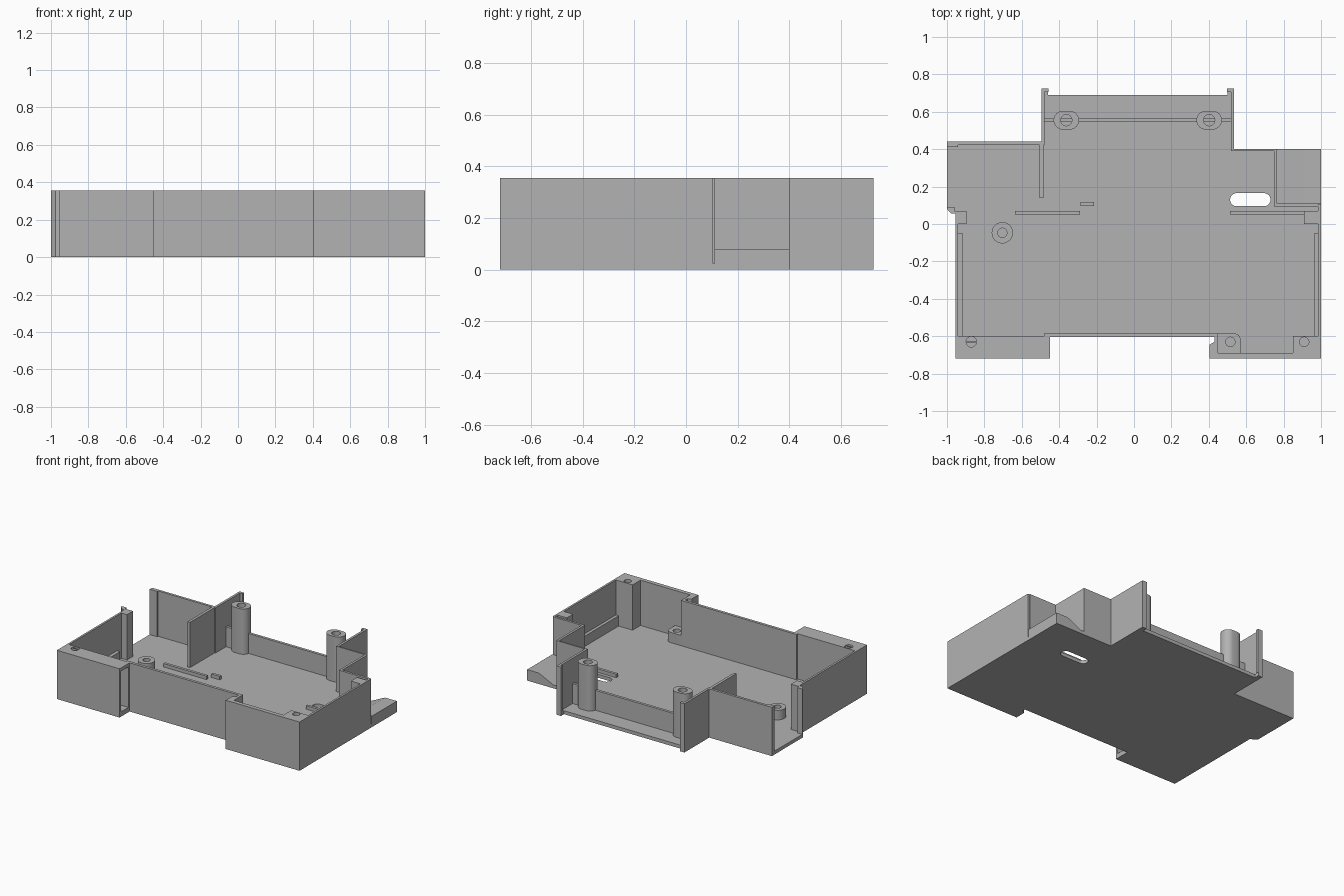
import bpy, bmesh, math

if "Cube" in bpy.data.objects:
    bpy.data.objects.remove(bpy.data.objects["Cube"], do_unlink=True)

H = 0.355      # full wall height
F = 0.025      # floor thickness

grey = bpy.data.materials.new("plastic grey")
grey.use_nodes = True
grey.diffuse_color = (0.45, 0.45, 0.45, 1)
grey.node_tree.nodes["Principled BSDF"].inputs["Base Color"].default_value = (0.45, 0.45, 0.45, 1)


def prism(name, pts, z0, z1, axis="z"):
    """Extrude a flat profile upward, or along y when the profile is given in x and z."""
    bm = bmesh.new()
    place = (lambda a, b: (a, b, z0)) if axis == "z" else (lambda a, b: (a, z0, b))
    face = bm.faces.new([bm.verts.new(place(a, b)) for a, b in pts])
    ext = bmesh.ops.extrude_face_region(bm, geom=[face])
    top = [v for v in ext["geom"] if isinstance(v, bmesh.types.BMVert)]
    d = z1 - z0
    bmesh.ops.translate(bm, verts=top, vec=(0, 0, d) if axis == "z" else (0, d, 0))
    bmesh.ops.recalc_face_normals(bm, faces=bm.faces)
    mesh = bpy.data.meshes.new(name)
    bm.to_mesh(mesh)
    bm.free()
    mesh.materials.append(grey)
    obj = bpy.data.objects.new(name, mesh)
    bpy.context.collection.objects.link(obj)
    return obj


def box(name, x0, x1, y0, y1, z0=F, z1=H):
    return prism(name, [(x0, y0), (x1, y0), (x1, y1), (x0, y1)], z0, z1)


def stadium(x, y, r, half=0.0, n=16):
    """Outline of a circle stretched along x."""
    pts = []
    for side in (1, -1):
        for i in range(n + 1 if half else n):
            a = math.pi * i / n - side * math.pi / 2
            pts.append((x + side * half + r * math.cos(a), y + r * math.sin(a)))
    return pts


def cut(obj, cutter):
    cutter.hide_render = True
    mod = obj.modifiers.new("cut", "BOOLEAN")
    mod.operation = "DIFFERENCE"
    mod.solver = "EXACT"
    mod.object = cutter
    select(obj)
    bpy.ops.object.modifier_apply(modifier=mod.name)
    bpy.data.objects.remove(cutter, do_unlink=True)


def select(obj):
    bpy.ops.object.select_all(action="DESELECT")
    obj.select_set(True)
    bpy.context.view_layer.objects.active = obj


def drill(obj, x, y, z0, z1, r=0.025):
    cut(obj, prism("cutter", stadium(x, y, r), z0, z1 + 0.05))


def smooth(obj):
    select(obj)
    bpy.ops.object.shade_smooth_by_angle(angle=math.radians(30))


# Floor with the rounded slot
floor = prism("floor", [
    (-0.955, -0.72), (-0.45, -0.72), (-0.45, -0.605), (0.43, -0.605), (0.43, -0.63),
    (0.405, -0.645), (0.405, -0.72), (1, -0.72), (1, 0.4), (0.535, 0.4), (0.535, 0.725),
    (0.5, 0.725), (0.5, 0.69), (-0.46, 0.69), (-0.46, 0.725), (-0.495, 0.725),
    (-0.495, 0.44), (-1, 0.44), (-1, 0.08), (-0.975, 0.055), (-0.955, 0.055)], 0, F)
cut(floor, prism("cutter", stadium(0.622, 0.13, 0.035, 0.073), -0.1, 0.1))

# Front right terminal block with side pocket and screw hole
block = box("front_right_block", -0.955, -0.45, -0.72, -0.6)
cut(block, box("cutter", -0.6, -0.4, -0.705, -0.618, 0.035, 0.33))
drill(block, -0.87, -0.63, 0.2, H, 0.028)
smooth(block)
box("screw_slot_bar", -0.897, -0.843, -0.633, -0.627, 0.2, H)

# Front walls
box("front_middle_wall", -0.48, 0.45, -0.605, -0.585)
prism("front_left_inner_wall", [(0.405, -0.72), (0.45, -0.72), (0.45, -0.585),
                                (0.43, -0.585), (0.43, -0.63), (0.405, -0.645)], F, H)
box("front_left_wall", 0.45, 0.85, -0.72, -0.69)
post = box("front_left_corner_post", 0.85, 1, -0.72, -0.6)
drill(post, 0.91, -0.63, 0.2, H)
smooth(post)

# Low screw boss behind the front left wall
pad = prism("front_low_boss", [(0.45, -0.69), (0.57, -0.69), (0.57, -0.615),
                               (0.561, -0.594), (0.54, -0.585), (0.45, -0.585)], F, 0.1)
drill(pad, 0.515, -0.63, 0.04, 0.1)
smooth(pad)

# Side walls with inner ledges
box("right_side_wall", -0.955, -0.94, -0.6, 0.055)
box("right_ledge", -0.94, -0.915, -0.6, -0.05, F, 0.1)
box("left_side_wall", 0.985, 1, -0.6, 0.105)
box("left_ledge", 0.963, 0.985, -0.6, -0.05, F, 0.1)

# Posts at the back ends of the side walls
box("right_wall_post", -0.94, -0.895, 0, 0.07)
prism("right_wall_hook", [(-1, 0.08), (-0.975, 0.055), (-0.94, 0.055), (-0.94, 0.07),
                          (-0.96, 0.07), (-0.96, 0.09), (-1, 0.09)], F, H)
box("left_wall_post", 0.91, 0.985, 0, 0.07)

# Back walls, stepping around the outline
box("back_right_wall", -1, -0.495, 0.422, 0.44)
box("back_right_wall_end", -1, -0.94, 0.412, 0.422)
box("right_partition", -0.505, -0.485, 0.14, 0.422)
box("right_rear_wall", -0.495, -0.478, 0.422, 0.725)
box("right_rear_lip", -0.478, -0.458, 0.705, 0.725)
box("left_rear_wall", 0.518, 0.535, 0.39, 0.725)
box("left_rear_lip", 0.498, 0.518, 0.705, 0.725)
box("back_left_wall", 0.535, 0.765, 0.39, 0.4)
box("left_recess_side_wall", 0.748, 0.765, 0.11, 0.39)
box("left_recess_front_wall", 0.748, 0.985, 0.093, 0.11)

# Raised ramp in the left recess
prism("left_ramp", [(0.79, F), (1, F), (1, 0.08), (0.905, 0.08)], 0.11, 0.4, "y")
for x in (0.83, 0.875):
    box("ramp_tab", x - 0.008, x + 0.008, 0.095, 0.11, F, 0.1)

# Rear cross rib and its two tall screw pillars
box("rear_rib", -0.478, 0.518, 0.545, 0.565, F, 0.17)
for side, x in (("right", -0.362), ("left", 0.402)):
    pillar = prism(side + "_rear_pillar", stadium(x, 0.555, 0.05, 0.018), F, H)
    drill(pillar, x, 0.555, 0.15, H, 0.03)
    smooth(pillar)

# Round boss on the floor
boss = prism("round_boss", stadium(-0.704, -0.047, 0.057), F, 0.095)
drill(boss, -0.704, -0.047, 0.04, 0.095)
smooth(boss)

# Low floor ribs
box("right_floor_rib", -0.637, -0.29, 0.05, 0.07, F, 0.05)
box("small_floor_rib", -0.285, -0.215, 0.097, 0.117, F, 0.05)
box("left_floor_rib", 0.513, 0.91, 0.05, 0.07, F, 0.05)
